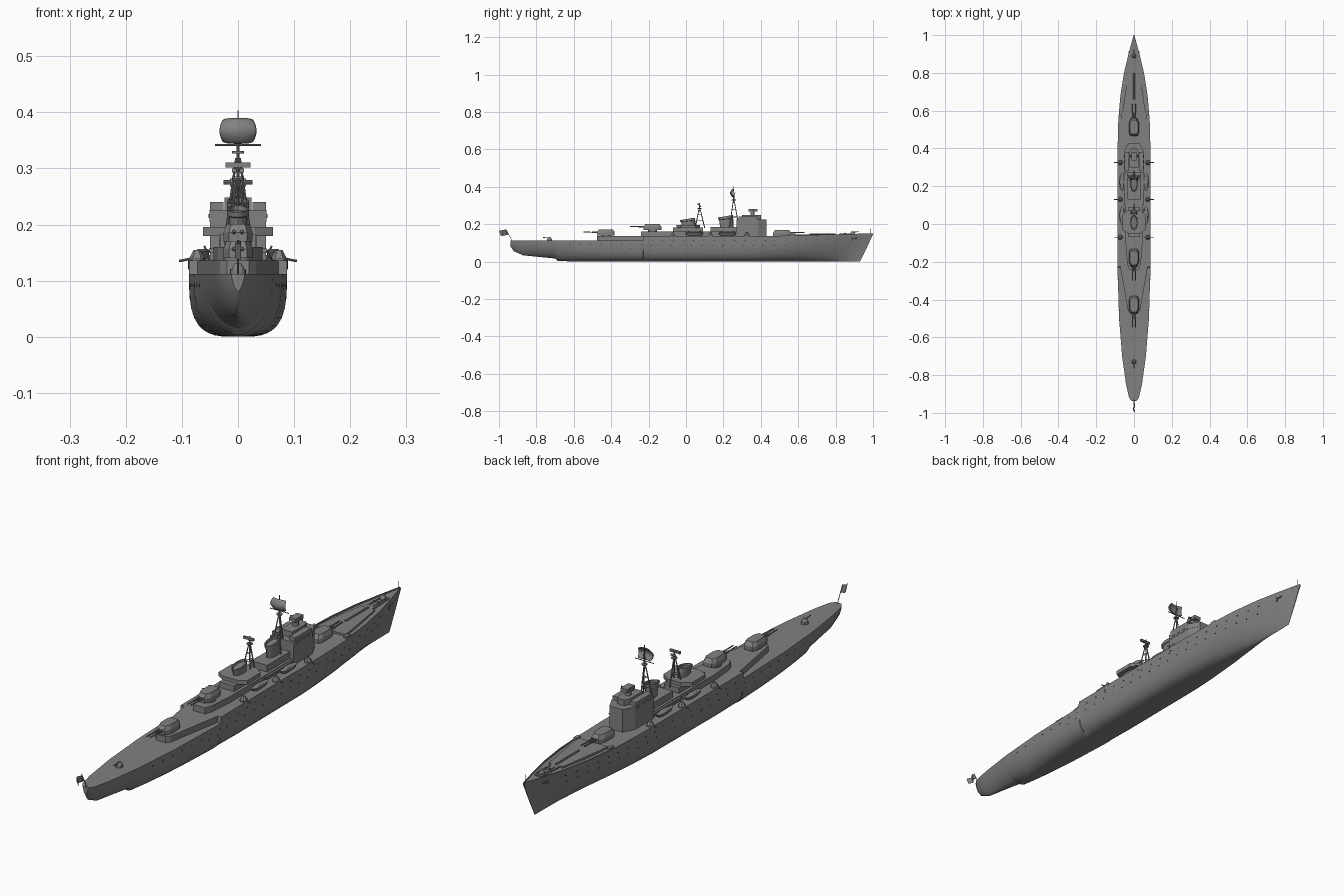
import bpy, bmesh, math
from mathutils import Vector

cube = bpy.data.objects.get("Cube")
if cube:
    bpy.data.objects.remove(cube, do_unlink=True)


def material(name, value):
    m = bpy.data.materials.new(name)
    m.use_nodes = True
    m.diffuse_color = (value, value, value, 1)
    m.node_tree.nodes["Principled BSDF"].inputs["Base Color"].default_value = (value, value, value, 1)
    return m


GREY = material("naval grey", 0.22)
DARK = material("porthole dark", 0.04)


def finish(name, bm, mat=GREY, smooth=True):
    bmesh.ops.recalc_face_normals(bm, faces=bm.faces)
    me = bpy.data.meshes.new(name)
    bm.to_mesh(me)
    bm.free()
    ob = bpy.data.objects.new(name, me)
    bpy.context.collection.objects.link(ob)
    me.materials.append(mat)
    if smooth:
        bpy.ops.object.select_all(action='DESELECT')
        ob.select_set(True)
        bpy.context.view_layer.objects.active = ob
        bpy.ops.object.shade_smooth_by_angle(angle=math.radians(35))
    return ob


def loft(name, rings, mat=GREY, smooth=True):
    """Skin closed rings of equal length and cap both ends."""
    bm = bmesh.new()
    rows = [[bm.verts.new(p) for p in ring] for ring in rings]
    n = len(rows[0])
    for a, b in zip(rows, rows[1:]):
        for i in range(n):
            j = (i + 1) % n
            bm.faces.new((a[i], a[j], b[j], b[i]))
    bm.faces.new(rows[0])
    bm.faces.new(rows[-1])
    return finish(name, bm, mat, smooth)


def prism(name, half, z0, z1, x=0, y=0, top=1.0, face=1):
    """Mirror a half outline of (width, y) points and raise it, tapering to the top."""
    outline = half + [(-w, v) for w, v in reversed(half)]
    rings = [[(x + w * s, y + face * v * s, z) for w, v in outline] for z, s in ((z0, 1), (z1, top))]
    return loft(name, rings, smooth=False)


def block(name, w, y0, y1, z0, z1, x=0):
    return prism(name, [(w, y0), (w, y1)], z0, z1, x)


def rod(name, a, b, r, r2=None, sides=8, mat=GREY):
    a, b = Vector(a), Vector(b)
    q = (b - a).to_track_quat('Z', 'Y')
    ring = lambda c, rad: [c + q @ Vector((rad * math.cos(t), rad * math.sin(t), 0))
                           for t in (math.tau * i / sides for i in range(sides))]
    return loft(name, [ring(a, r), ring(b, r if r2 is None else r2)], mat)


def oval(cx, cy, z, rx, ry, n=20, slope=0):
    return [(cx + rx * math.cos(t), cy + ry * math.sin(t), z + slope * math.sin(t))
            for t in (math.tau * i / n for i in range(n))]


def interp(table, y):
    for (y0, v0), (y1, v1) in zip(table, table[1:]):
        if y <= y1:
            t = max(0, (y - y0) / (y1 - y0))
            return v0 + (v1 - v0) * t
    return table[-1][1]


# Hull lines: deck half width, deck height, keel height and section fullness along y
WIDTH = [(-.938, .012), (-.92, .026), (-.85, .042), (-.7, .063), (-.5, .079), (-.25, .087),
         (.4, .087), (.55, .083), (.68, .072), (.8, .053), (.9, .029), (.96, .013), (1, .002)]
DECK = [(-.94, .112), (-.23, .112), (-.228, .136), (.5, .138), (1, .151)]
KEEL = [(-.938, .08), (-.92, .055), (-.87, .033), (-.7, .016), (-.685, .003), (-.6, 0), (1, 0)]
FULL = [(-.94, 1.4), (-.7, 1.9), (-.4, 3), (-.1, 3.6), (.3, 3.4), (.6, 2.1), (.85, 1.3), (1, 1.1)]


def hull_point(y, u):
    w, top, low, n = (interp(t, y) for t in (WIDTH, DECK, KEEL, FULL))
    rake = .07 * max(0, (y - .6) / .4) ** 2 * (1 - u) ** 1.1
    return Vector((w * (1 - (1 - u) ** n) ** (1 / n), y - rake, low + (top - low) * u))


stations = sorted({t[0] for tab in (WIDTH, KEEL, DECK) for t in tab if t[0] > -.939}
                  | {-.8 + .1 * i for i in range(18)} | {.85, .93, .98})
levels = [0, .005, .02, .05, .1, .18, .3, .45, .6, .8, 1]
hull_rings = []
for y in stations:
    side = [hull_point(y, u) for u in levels]
    edge = side[-1]
    drop = .006 * min(1, max(0, (y - .55) / .1))
    inner = Vector((edge.x * .94, y, edge.z))
    side += [inner, inner - Vector((0, 0, drop))]
    hull_rings.append(side[1:] + [Vector((-p.x, p.y, p.z)) for p in reversed(side[1:])])
loft("hull", hull_rings)

# Portholes and anchors along the hull sides
for s in (-1, 1):
    for row, (u, first, count) in enumerate(((.82, -.62, 27), (.63, -.3, 21))):
        for i in range(count):
            p = hull_point(first + .055 * i, u)
            rod("porthole", (s * (p.x - .003), p.y, p.z), (s * (p.x + .0008), p.y, p.z), .0028, mat=DARK)
    p = hull_point(.91, .82)
    rod("anchor_shank", (s * (p.x + .003), p.y - .015, p.z), (s * (p.x + .001), p.y + .012, p.z + .004), .003)
    rod("anchor_fluke", (s * (p.x + .004), p.y - .013, p.z - .009), (s * (p.x + .004), p.y - .013, p.z + .008), .003)

# Aft deckhouse and raised foredeck
prism("aft_deckhouse", [(.02, -.475), (.032, -.46), (.074, -.22), (.074, -.2)], .11, .136)
prism("foredeck_house", [(.062, .57), (.06, .6), (.03, .8), (.018, .8), (.016, .91)], .13, .146)
rod("deck_channel", (0, .66, .147), (0, .8, .147), .004)
for s in (-1, 1):
    block("deck_locker", .007, .555, .58, .13, .147, s * .072)
    rod("anchor_chain", (s * .009, .82, .147), (s * .009, .9, .147), .002)
    rod("capstan", (s * .009, .85, .14), (s * .009, .85, .152), .005)

# Superstructure
block("main_house", .044, -.115, .29, .13, .16)
prism("aft_gun_house", [(.026, -.24), (.036, -.21), (.044, -.11)], .13, .16)
block("funnel_house", .034, .13, .29, .16, .186)
block("aft_funnel_house", .032, -.07, .09, .16, .182)
prism("searchlight_platform", [(.03, -.05), (.062, -.03), (.062, .05), (.03, .075)], .18, .196)
bridge = [(.05, .27), (.05, .385), (.028, .43)]
prism("bridge_tower", bridge, .13, .205)
prism("bridge_deck", [(w * 1.02, y) for w, y in bridge], .205, .226)
for s in (-1, 1):
    block("bridge_wing", .012, .28, .38, .226, .24, s * .038)
    block("bridge_sponson", .006, .1, .27, .15, .157, s * .046)
    for i in range(3):
        block("bridge_side_window", .0015, .29 + i * .03, .308 + i * .03, .212, .219, s * .051)
prism("conning_house", [(.024, .3), (.024, .38), (.014, .4)], .226, .248)
rod("director_column", (0, .355, .245), (0, .355, .27), .011, sides=14)
block("director_head", .014, .335, .382, .268, .282)
rod("rangefinder", (-.026, .36, .275), (.026, .36, .275), .004)

# Funnels with flared tops
for name, y, z, h in (("fore_funnel", .215, .18, .062), ("aft_funnel", .012, .178, .05)):
    loft(name, [oval(0, y + dy, z + h * f, rx, ry, slope=sl) for f, rx, ry, dy, sl in
                ((0, .015, .034, .002, 0), (.75, .017, .035, -.003, .004), (.78, .02, .039, -.003, .004),
                 (1, .02, .039, -.006, .006), (1, .016, .034, -.006, .006), (.85, .015, .033, -.005, .005))])
    rod("steam_pipe", (0, y + .036, z), (0, y + .034, z + h * 1.1), .003)


# Main turrets: barbette, sloped house and twin barrels
def turret(y, z, face):
    rod("barbette", (0, y, z - .035), (0, y, z + .004), .024, sides=24)
    half = [(.018, -.046), (.026, -.03), (.026, .025), (.016, .05)]
    prism("turret_base", half, z, z + .016, y=y, face=face)
    prism("turret_roof", half, z + .016, z + .031, y=y, top=.78, face=face)
    for s in (-1, 1):
        rod("gun_sleeve", (s * .007, y + face * .04, z + .016), (s * .007, y + face * .075, z + .017), .004)
        rod("gun_barrel", (s * .007, y + face * .04, z + .016), (s * .007, y + face * .122, z + .018), .0025)


turret(-.427, .14, -1)
turret(-.178, .17, -1)
turret(.512, .138, 1)


# Light guns: bow and stern
for y, z, face in ((-.73, .112, -1), (.89, .143, 1)):
    rod("light_gun_base", (0, y, z), (0, y, z + .008), .014, sides=16)
    rod("light_gun_shield", (0, y, z + .008), (0, y, z + .019), .012, .006, sides=16)
    rod("light_gun_barrel", (0, y, z + .014), (0, y + face * .035, z + .017), .002)

# Side guns and ship's boats
for s in (-1, 1):
    for y in (.325, .13, -.07):
        rod("side_gun_tub", (s * .074, y, .12), (s * .074, y, .14), .015, sides=16)
        rod("side_gun_shield", (s * .073, y, .14), (s * .073, y, .155), .014, .006, sides=6)
        rod("side_gun_barrel", (s * .074, y, .141), (s * .105, y, .135), .0022)
    for y in (.222, .045):
        loft("boat", [oval(s * .063, y, z, w, l, slope=0) for z, w, l in
                      ((.137, .004, .028), (.143, .01, .042), (.153, .013, .048), (.156, .009, .04))])
        for d in (-.03, .03):
            rod("boat_davit", (s * .05, y + d, .135), (s * .06, y + d, .162), .0018)


# Tripod masts with cross braces
def tripod(name, y, z0, z1, spread):
    top = Vector((0, y, z1))
    feet = [Vector((-spread, y - .022, z0)), Vector((spread, y - .022, z0)), Vector((0, y + .028, z0))]
    for foot in feet:
        rod(name + "_leg", foot, top + (foot - top) * .15, .0028, .002)
    for f in (.4, .7):
        pts = [foot.lerp(top, f * .85) for foot in feet]
        for a, b in zip(pts, pts[1:] + pts[:1]):
            rod(name + "_brace", a, b, .0014)
    rod(name + "_platform", (0, y, z1 - .015), (0, y, z1 - .011), .011, sides=12)
    rod(name + "_pole", (0, y, z1 - .03), (0, y, z1 + .015), .003)


tripod("foremast", .255, .185, .342, .021)
tripod("aft_mast", .072, .18, .297, .017)
rod("foremast_yard", (-.041, .255, .342), (.041, .255, .342), .0016)
rod("fore_topmast", (0, .255, .342), (0, .255, .403), .0011)
block("aft_radar", .022, .062, .07, .302, .311)
block("aft_radar_feed", .011, .076, .08, .293, .3)

# Curved radar dish
bm = bmesh.new()
bmesh.ops.create_grid(bm, x_segments=16, y_segments=10, size=1)
for v in bm.verts:
    a, b = v.co.x, v.co.y
    x = .033 * a * (1 - .18 * b * b)
    z = .367 + .023 * b * (1 - .14 * abs(a) ** 4)
    v.co = (x, .236 + .012 * b * b + .009 * a * a, z)
dish = finish("radar_dish", bm)
shell = dish.modifiers.new("thickness", 'SOLIDIFY')
shell.thickness = .003
rod("radar_feed", (0, .255, .345), (0, .262, .37), .002)

# Bow jackstaff, stern flagstaff and waving flag
rod("jackstaff", (0, .986, .145), (0, .986, .178), .0011)
rod("flagstaff", (0, -.93, .11), (0, -.962, .172), .0014)
flag = bmesh.new()
bmesh.ops.create_grid(flag, x_segments=10, y_segments=2, size=1)
for v in flag.verts:
    a, b = (v.co.x + 1) / 2, v.co.y
    v.co = (.005 * math.sin(a * 8), -.955 - .04 * a - .006 * b, .158 - .008 * a + .014 * b)
finish("flag", flag)
